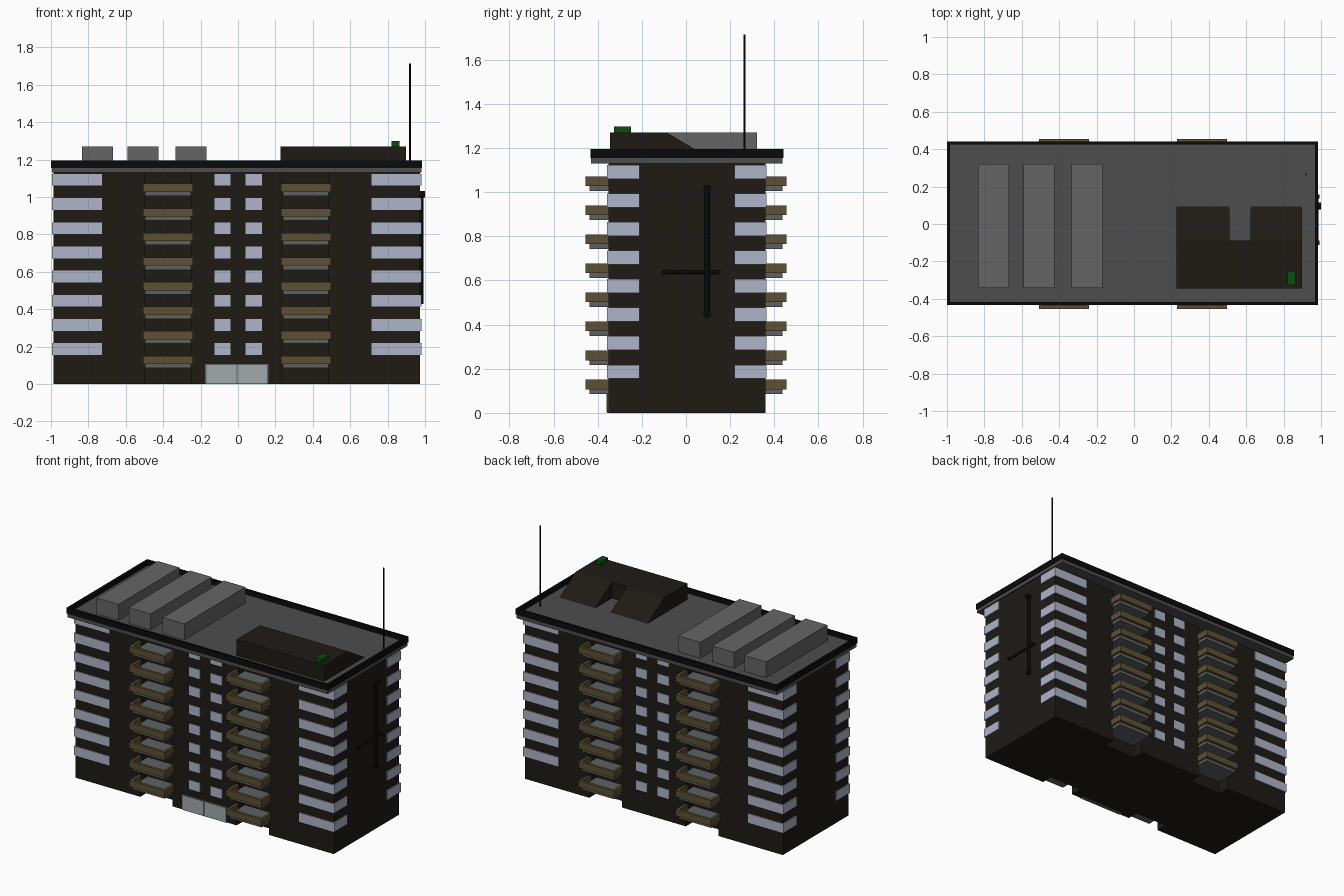
import bpy, bmesh
from mathutils import Matrix, Vector

if "Cube" in bpy.data.objects:
    bpy.data.objects.remove(bpy.data.objects["Cube"])

CX, CY = -0.007, 0.004          # centre of the main block
FLOORS, STEP = 8, 0.1305


def mat(name, r, g, b):
    m = bpy.data.materials.new(name)
    m.diffuse_color = (r, g, b, 1)
    m.use_nodes = True
    m.node_tree.nodes["Principled BSDF"].inputs["Base Color"].default_value = m.diffuse_color
    return m


WALL = mat("dark_wall", 0.013, 0.011, 0.008)
GLASS = mat("window_glass", 0.42, 0.46, 0.58)
RAIL = mat("rail_brown", 0.11, 0.08, 0.035)
SLAB = mat("slab_grey", 0.11, 0.12, 0.12)
ROOF = mat("roof_grey", 0.075, 0.075, 0.075)
UNIT = mat("unit_grey", 0.13, 0.13, 0.13)
BLACK = mat("black", 0.003, 0.003, 0.003)
GREEN = mat("green", 0.003, 0.075, 0.004)
DOOR = mat("door_glass", 0.36, 0.40, 0.41)


def finish(name, bm, material):
    bmesh.ops.recalc_face_normals(bm, faces=bm.faces)
    me = bpy.data.meshes.new(name)
    bm.to_mesh(me)
    bm.free()
    me.materials.append(material)
    ob = bpy.data.objects.new(name, me)
    bpy.context.collection.objects.link(ob)
    return ob


def boxes(name, material, items):
    """One object from boxes given as (x0, x1, y0, y1, z0, z1)."""
    bm = bmesh.new()
    for x0, x1, y0, y1, z0, z1 in items:
        m = Matrix.Translation(((x0 + x1) / 2, (y0 + y1) / 2, (z0 + z1) / 2))
        m = m @ Matrix.Diagonal((abs(x1 - x0), abs(y1 - y0), abs(z1 - z0), 1))
        bmesh.ops.create_cube(bm, size=1, matrix=m)
    return finish(name, bm, material)


def prism(name, material, pts, vec):
    bm = bmesh.new()
    f = bm.faces.new([bm.verts.new(p) for p in pts])
    r = bmesh.ops.extrude_face_region(bm, geom=[f])
    bmesh.ops.translate(bm, vec=vec, verts=[v for v in r["geom"] if isinstance(v, bmesh.types.BMVert)])
    return finish(name, bm, material)


def rods(name, material, items, sides=12):
    """One object from rods given as (start, end, radius)."""
    bm = bmesh.new()
    for a, b, rad in items:
        a, b = Vector(a), Vector(b)
        d = b - a
        m = Matrix.Translation((a + b) / 2) @ d.to_track_quat("Z", "Y").to_matrix().to_4x4()
        bmesh.ops.create_cone(bm, cap_ends=True, segments=sides, radius1=rad,
                              radius2=rad, depth=d.length, matrix=m)
    return finish(name, bm, material)


# Main block: plan with four recessed balcony bays, mirrored from one quarter
q = [(0.98, 0.355), (0.49, 0.355), (0.49, 0.275), (0.243, 0.275), (0.243, 0.355)]
half = q + [(-x, y) for x, y in reversed(q)]
plan = half + [(-x, -y) for x, y in half]
prism("main_block", WALL, [(CX + x, CY + y, 0) for x, y in plan], (0, 0, 1.135))

# Wrap-around corner windows and central small windows
corner, small = [], []
for i in range(FLOORS):
    z = 0.155 + i * 0.1293
    for sy in (-1, 1):
        for sx in (-1, 1):
            corner.append((CX + sx * 0.72, CX + sx * 0.988, CY + sy * 0.215, CY + sy * 0.361, z, z + 0.063))
            small.append((CX + sx * 0.04 + 0.008, CX + sx * 0.126 + 0.008,
                          CY + sy * 0.34, CY + sy * 0.359, z, z + 0.063))
boxes("corner_windows", GLASS, corner)
boxes("small_windows", GLASS, small)

# Balconies: floor slab with a U-shaped parapet
floors, rails = [], []
for i in range(FLOORS):
    z = 0.085 + i * 0.1314
    for sy in (-1, 1):
        for bx in (-0.374, 0.363):
            floors.append((bx - 0.122, bx + 0.122, sy * 0.27, sy * 0.437, z, z + 0.026))
            z0, z1 = z + 0.022, z + 0.066
            rails.append((bx - 0.134, bx + 0.134, sy * 0.437, sy * 0.455, z0, z1))
            for sx in (-1, 1):
                rails.append((bx + sx * 0.116, bx + sx * 0.134, sy * 0.345, sy * 0.437, z0, z1))
boxes("balcony_floors", SLAB, floors)
boxes("balcony_rails", RAIL, rails)

# Entrance: frame and two glass panes
boxes("entrance_frame", SLAB, [(-0.176, 0.164, -0.357, -0.33, 0, 0.108)])
boxes("entrance_doors", DOOR, [(-0.168, -0.009, -0.36, -0.34, 0.004, 0.102),
                               (-0.003, 0.156, -0.36, -0.34, 0.004, 0.102)])

# Roof slab and parapet
X, Y = 0.992, 0.437
boxes("roof_slab", ROOF, [(CX - X + 0.004, CX + X - 0.004, CY - Y + 0.003, CY + Y - 0.003, 1.13, 1.162)])
par = []
for s in (-1, 1):
    par.append((CX - X, CX + X, CY + s * (Y - 0.016), CY + s * Y, 1.155, 1.195))
    par.append((CX + s * (X - 0.016), CX + s * X, CY - Y + 0.016, CY + Y - 0.016, 1.155, 1.195))
boxes("roof_parapet", BLACK, par)

# Long roof units
boxes("roof_units", UNIT, [(x, x + 0.165, -0.342, 0.322, 1.16, 1.271) for x in (-0.834, -0.59, -0.333)])

# Stair house: flat top with two sloping wings at the back
boxes("stair_house", WALL, [(0.228, 0.897, -0.344, -0.088, 1.16, 1.271)])
for n, x0, x1 in (("left", 0.228, 0.51), ("right", 0.624, 0.897)):
    prism("stair_house_slope_" + n, WALL,
          [(x0, -0.088, 1.16), (x0, 0.096, 1.16), (x0, -0.088, 1.271)], (x1 - x0, 0, 0))
boxes("green_vent", GREEN, [(0.82, 0.863, -0.325, -0.25, 1.265, 1.298)])

# Mast
rods("mast", BLACK, [((0.92, 0.265, 1.16), (0.92, 0.265, 1.714), 0.005)], 8)

# Wall pipes on the right side, with end fittings
px = 0.979
rods("wall_pipes", BLACK, [
    ((px, 0.096, 0.435), (px, 0.096, 1.025), 0.013),
    ((px, -0.105, 0.637), (px, 0.15, 0.637), 0.008),
    ((0.965, 0.096, 1.015), (0.999, 0.096, 1.015), 0.018),
    ((0.965, 0.096, 0.445), (0.992, 0.096, 0.445), 0.018),
    ((0.965, -0.1, 0.637), (0.992, -0.1, 0.637), 0.011),
    ((0.965, 0.147, 0.637), (0.992, 0.147, 0.637), 0.011)])
